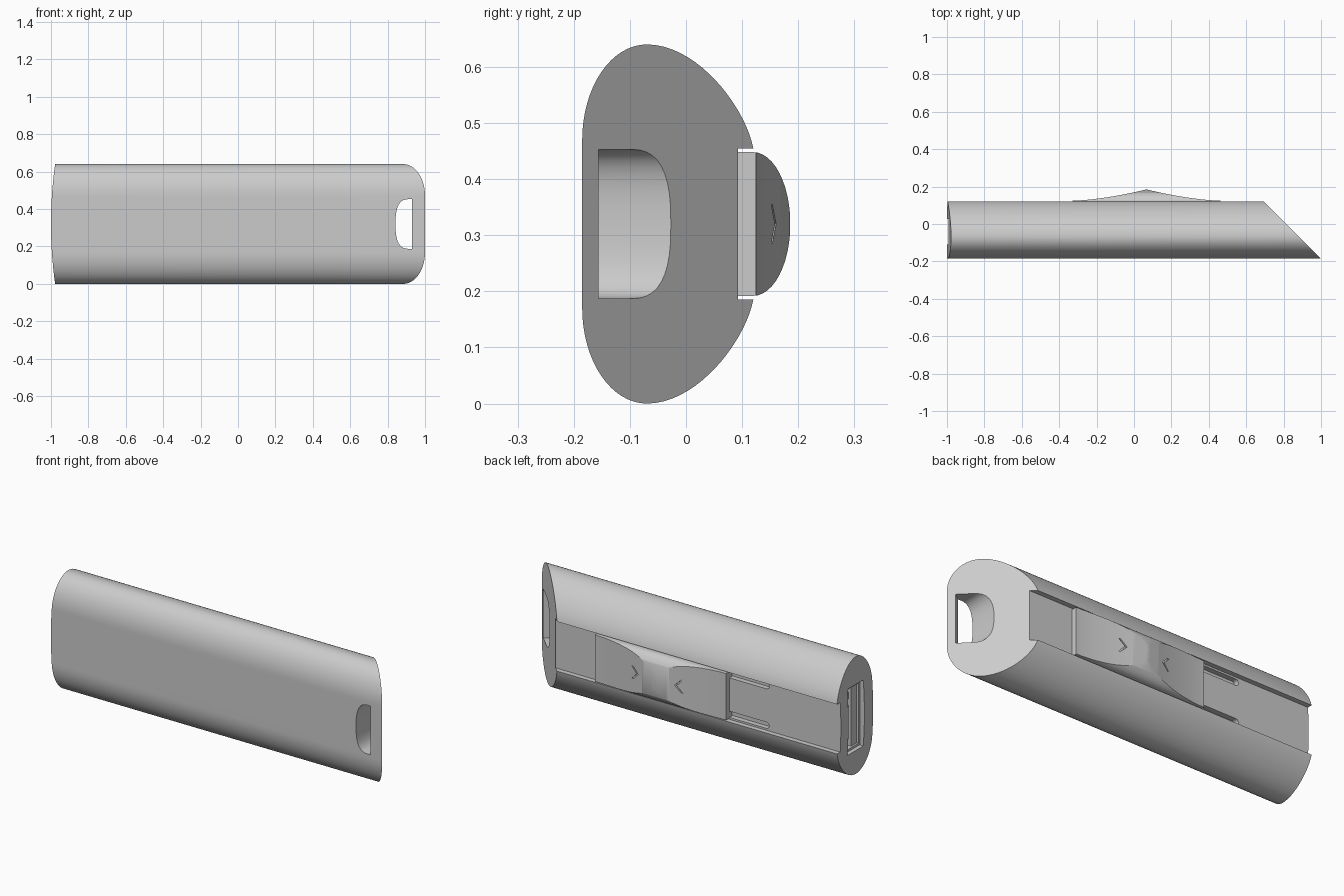
import bpy, bmesh, math
from mathutils import Vector

cube = bpy.data.objects.get("Cube")
if cube:
    bpy.data.objects.remove(cube, do_unlink=True)

ZC = 0.32                      # mid height of the whole stick
FLOOR = 0.093                  # depth of the slider channel

grey = bpy.data.materials.new("plain_grey")
grey.use_nodes = True
grey.diffuse_color = (0.6, 0.6, 0.6, 1)
grey.node_tree.nodes["Principled BSDF"].inputs["Base Color"].default_value = (0.6, 0.6, 0.6, 1)


def loft(name, first, last):
    """Solid between two matching closed outlines."""
    bm = bmesh.new()
    a = [bm.verts.new(p) for p in first]
    b = [bm.verts.new(p) for p in last]
    bm.faces.new(a)
    bm.faces.new(b[::-1])
    for i in range(len(a)):
        j = (i + 1) % len(a)
        bm.faces.new((a[j], a[i], b[i], b[j]))
    bmesh.ops.recalc_face_normals(bm, faces=bm.faces)
    mesh = bpy.data.meshes.new(name)
    bm.to_mesh(mesh)
    bm.free()
    obj = bpy.data.objects.new(name, mesh)
    bpy.context.collection.objects.link(obj)
    mesh.materials.append(grey)
    return obj


def prism(name, outline, y0, y1):
    """Outline in x and z, extruded along y."""
    return loft(name, [(x, y0, z) for x, z in outline], [(x, y1, z) for x, z in outline])


def box(name, x0, x1, y0, y1, z0, z1):
    return prism(name, [(x0, z0), (x1, z0), (x1, z1), (x0, z1)], y0, y1)


def boolean(obj, tool, operation="DIFFERENCE"):
    bpy.context.view_layer.objects.active = obj
    mod = obj.modifiers.new("cut", "BOOLEAN")
    mod.operation = operation
    mod.solver = "EXACT"
    mod.object = tool
    bpy.ops.object.modifier_apply(modifier=mod.name)
    bpy.data.objects.remove(tool, do_unlink=True)


def smooth(obj, angle=30):
    bpy.ops.object.select_all(action="DESELECT")
    obj.select_set(True)
    bpy.context.view_layer.objects.active = obj
    bpy.ops.object.shade_smooth_by_angle(angle=math.radians(angle))


def bezier(p, n):
    p = [Vector(q) for q in p]
    for i in range(1, n + 1):
        t = i / n
        u = 1 - t
        yield tuple(p[0] * u**3 + p[1] * 3 * u * u * t + p[2] * 3 * u * t * t + p[3] * t**3)


# Body cross-section: upper half in (y, height above middle), then mirrored
half = [(-0.185, 0.15)]
for i in range(1, 17):
    a = math.pi / 2 * i / 16
    half.append((-0.07 - 0.115 * math.cos(a), 0.15 + 0.17 * math.sin(a)))
half += bezier([(-0.07, 0.32), (0.02, 0.32), (0.105, 0.21), (0.12, 0.135)], 18)
half += [(FLOOR, 0.135)]
section = half + [(y, -h) for y, h in reversed(half)]
body = loft("body", [(-1.1, y, ZC + h) for y, h in section],
            [(0.815 - y, y, ZC + h) for y, h in section])   # slanted tail

# Gently bowed connector end
bow = [(-1 + 0.025 * (i / 12) ** 2, ZC + 0.34 * i / 12) for i in range(-12, 13)]
boolean(body, prism("bow_tool", bow + [(1.2, 0.7), (1.2, -0.1)], -0.4, 0.4), "INTERSECT")

# Lanyard hole: D shape whose straight wall leans square to the slanted tail
curve = []
for i in range(21):
    a = math.pi * i / 20 - math.pi / 2
    s, c = math.sin(a), max(math.cos(a), 0)
    curve.append((0.915 - 0.073 * c**0.75, ZC + 0.133 * math.copysign(abs(s)**0.75, s)))


def hole_ring(y):
    edge = 0.93 + (y + 0.185) * 1.43
    return [(x, y, z) for x, z in curve] + [(edge, y, curve[-1][1]), (edge, y, curve[0][1])]


boolean(body, loft("hole_tool", hole_ring(-0.19), hole_ring(0.085)))

# Connector cavity and the two guide slots in the channel floor
boolean(body, box("cavity_tool", -1.1, -0.4, -0.11, 0.027, ZC - 0.18, ZC + 0.18))
for side in (-1, 1):
    r, zc = 0.017, ZC + side * 0.108
    slot = [(-0.55 - r * math.cos(a), zc + r * math.sin(a))
            for a in (math.pi * i / 8 - math.pi / 2 for i in range(9))]
    slot += [(0.2, zc + r), (0.2, zc - r)]
    boolean(body, prism("slot_tool", slot, 0.065, 0.11))
smooth(body)

# Connector: metal sleeve, inner tongue and contacts
sleeve = box("connector_sleeve", -0.975, -0.42, -0.106, 0.023, ZC - 0.176, ZC + 0.176)
boolean(sleeve, box("sleeve_tool", -1, -0.5, -0.094, 0.011, ZC - 0.164, ZC + 0.164))
box("connector_tongue", -0.965, -0.48, -0.095, -0.045, ZC - 0.165, ZC + 0.165)
for k, off in enumerate((-0.11, -0.037, 0.037, 0.11)):
    box(f"contact_{k + 1}", -0.95, -0.6, -0.046, -0.038, ZC + off - 0.018, ZC + off + 0.018)

# Slider: domed bar trimmed by two thumb scoops that meet in a ridge
MID, REACH = 0.067, 0.395
dome = [(FLOOR - 0.02, -0.128), (0.12, -0.128)]
for i in range(1, 24):
    a = math.pi * i / 24
    dome.append((0.12 + 0.066 * math.sin(a), -0.128 * math.cos(a)))
dome += [(0.12, 0.128), (FLOOR - 0.02, 0.128)]
slider = loft("slider", [(MID - REACH, y, ZC + h) for y, h in dome],
              [(MID + REACH, y, ZC + h) for y, h in dome])


def scoop(d):
    return 0.125 + 0.06 * (1 - min(abs(d) / REACH, 1)) ** 1.6


top = [(MID + REACH * i / 20 * 1.02, scoop(REACH * i / 20 * 1.02)) for i in range(-20, 21)]
top += [(MID + 0.5, 0.0), (MID - 0.5, 0.0)]
boolean(slider, loft("scoop_tool", [(x, y, 0.1) for x, y in top],
                     [(x, y, 0.55) for x, y in top]), "INTERSECT")

# Engraved arrow heads pointing at the ridge
for side in (-1, 1):
    tip, tail, w = 0.11, 0.145, 0.01
    arrow = [(tip, 0), (tail, 0.035), (tail + w, 0.035), (tip + w, 0),
             (tail + w, -0.035), (tail, -0.035)]
    arrow = [(MID + side * d, ZC + h) for d, h in arrow]
    boolean(slider, prism("arrow_tool", arrow, scoop(tail) - 0.006, 0.25))
smooth(slider)
